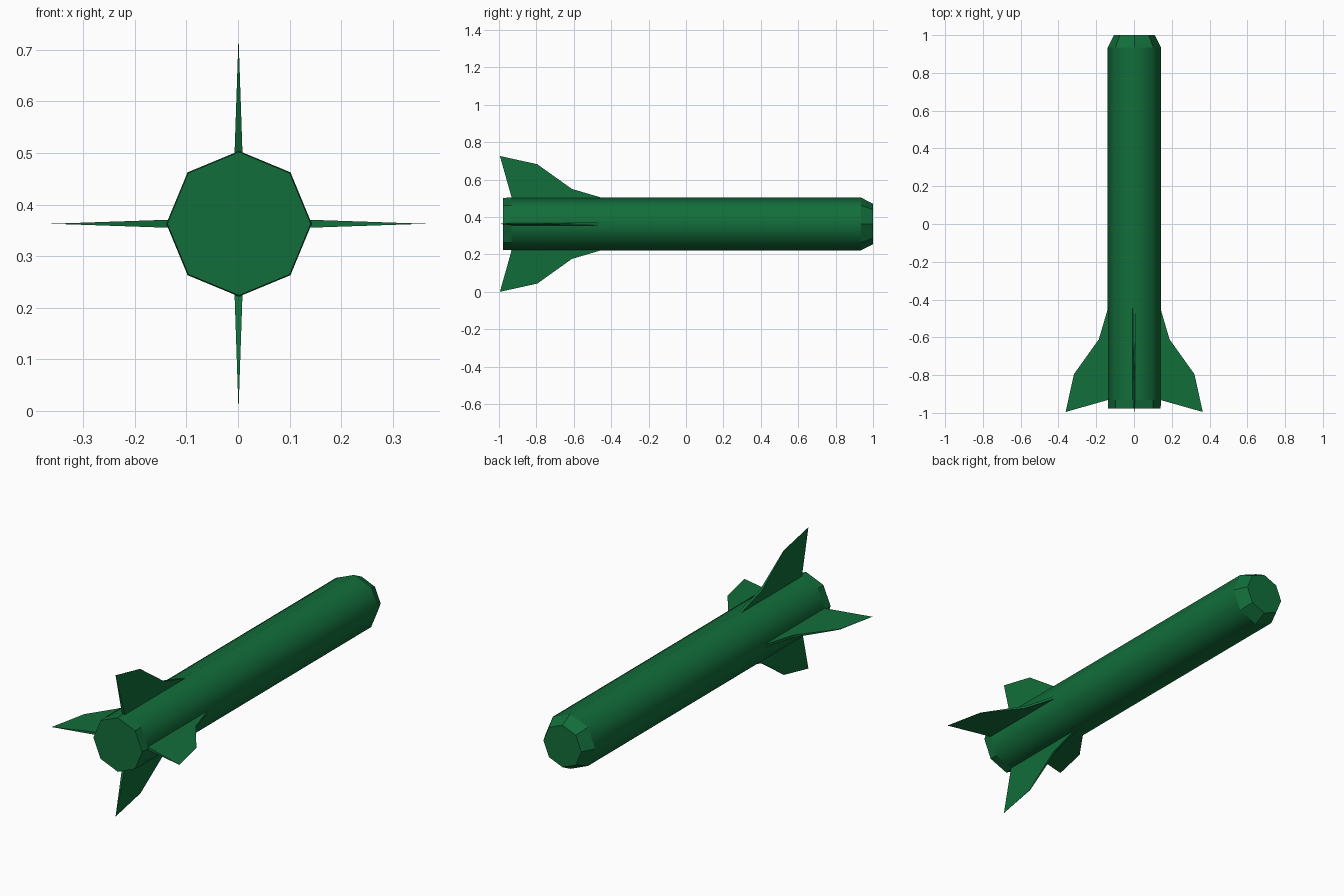
import bpy, bmesh, math

if "Cube" in bpy.data.objects:
    bpy.data.objects.remove(bpy.data.objects["Cube"])

CZ = 0.363   # height of the long axis

green = bpy.data.materials.new("green_paint")
green.diffuse_color = (0.006, 0.155, 0.043, 1)
green.use_nodes = True
green.node_tree.nodes["Principled BSDF"].inputs["Base Color"].default_value = green.diffuse_color


def finish(bm, name):
    bmesh.ops.recalc_face_normals(bm, faces=bm.faces)
    me = bpy.data.meshes.new(name)
    bm.to_mesh(me)
    bm.free()
    me.materials.append(green)
    ob = bpy.data.objects.new(name, me)
    bpy.context.collection.objects.link(ob)
    return ob


# Eight-sided body: rear collar, long smooth tube, blunt chamfered nose
rings = [(-0.978, 0.139), (-0.932, 0.141), (0.935, 0.141), (1.0, 0.108)]
bm = bmesh.new()
loops = []
for y, r in rings:
    loops.append([bm.verts.new((0.002 + r * math.cos(i * math.pi / 4), y,
                                CZ + r * math.sin(i * math.pi / 4)))
                  for i in range(8)])
for k in range(len(rings) - 1):
    a, b = loops[k], loops[k + 1]
    for i in range(8):
        j = (i + 1) % 8
        f = bm.faces.new((a[i], a[j], b[j], b[i]))
        f.smooth = (k == 1)
bm.faces.new(loops[0])
bm.faces.new(loops[-1])
finish(bm, "body")

# Fin outline as (y, distance from axis); thickness tapers to the tip
TIP = 0.363
outline = [(-0.42, 0.13), (-0.45, 0.14), (-0.61, 0.187), (-0.795, 0.319),
           (-0.995, TIP), (-0.932, 0.14), (-0.93, 0.13)]


def fin(name, angle):
    bm = bmesh.new()
    ca, sa = math.cos(angle), math.sin(angle)

    def vert(y, r, side):
        t = side * 0.0076 * (TIP - r) / (TIP - 0.14)
        return bm.verts.new((0.001 + r * ca - t * sa, y, CZ + r * sa + t * ca))

    a = [vert(y, r, 1) for y, r in outline]
    b = [vert(y, r, -1) for y, r in outline]
    bm.faces.new(a)
    bm.faces.new(b[::-1])
    n = len(a)
    for i in range(n):
        j = (i + 1) % n
        bm.faces.new((a[j], a[i], b[i], b[j]))
    bmesh.ops.remove_doubles(bm, verts=bm.verts, dist=0.0001)
    finish(bm, name)


# Four tail fins around the rear
for i, name in enumerate(("fin_right", "fin_top", "fin_left", "fin_bottom")):
    fin(name, i * math.pi / 2)
